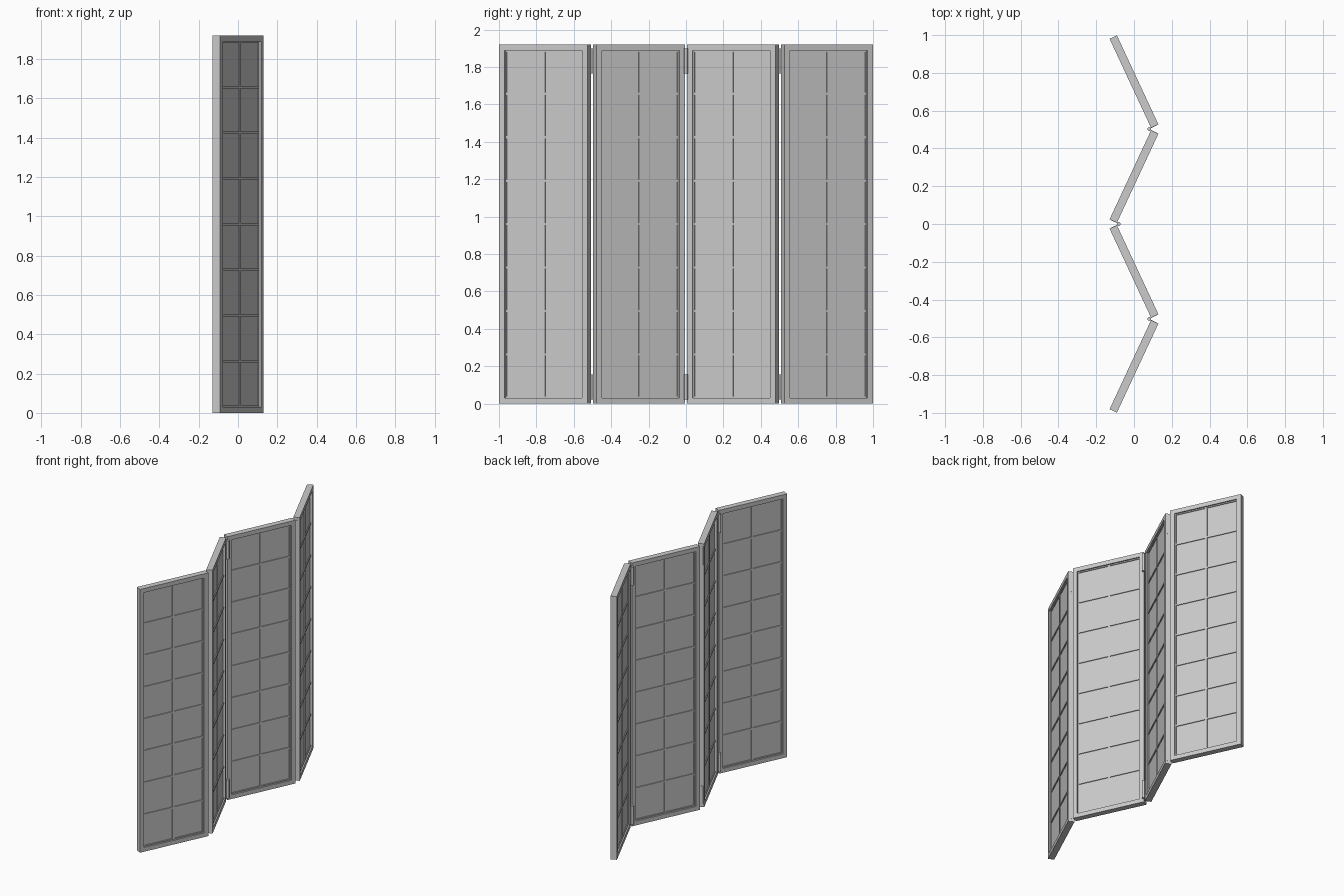
import bpy, bmesh
from math import radians, sin, cos
from mathutils import Matrix, Vector

if "Cube" in bpy.data.objects:
    bpy.data.objects.remove(bpy.data.objects["Cube"])

W, H, T = 0.52, 1.92, 0.043        # panel width, height, thickness
FRAME, BAR = 0.031, 0.012          # frame and glazing bar widths
LATTICE_T, PANE_T = 0.024, 0.012
ANGLE = radians(25)
SPACING = 0.5025


def box(bm, size, loc):
    m = Matrix.Translation(loc) @ Matrix.Diagonal((*size, 1))
    bmesh.ops.create_cube(bm, size=1, matrix=m)


def ring(bm, w, h, t, border):
    """Rectangular frame in the yz plane, centred at mid height."""
    loops = []
    for x, inset in ((-t/2, 0), (t/2, 0), (t/2, border), (-t/2, border)):
        a, b = w/2 - inset, h/2 - inset
        loops.append([bm.verts.new((x, y, H/2 + z))
                      for y, z in ((-a, -b), (a, -b), (a, b), (-a, b))])
    for k in range(4):
        p, q = loops[k], loops[(k + 1) % 4]
        for i in range(4):
            j = (i + 1) % 4
            bm.faces.new((p[i], p[j], q[j], q[i]))
    bmesh.ops.recalc_face_normals(bm, faces=bm.faces)


def to_mesh(bm, name):
    mesh = bpy.data.meshes.new(name)
    bm.to_mesh(mesh)
    bm.free()
    return mesh


def place(name, mesh, loc=(0, 0, 0), rot=0):
    ob = bpy.data.objects.new(name, mesh)
    ob.location = loc
    ob.rotation_euler.z = rot
    bpy.context.collection.objects.link(ob)
    return ob


# Outer frame
bm = bmesh.new()
ring(bm, W, H, T, FRAME)
frame = to_mesh(bm, "panel_frame")

# Lattice: thin border plus one upright and seven cross bars
iw, ih = W - 2*FRAME, H - 2*FRAME
bm = bmesh.new()
ring(bm, iw, ih, LATTICE_T, 0.008)
box(bm, (LATTICE_T, BAR, ih - 0.01), (0, 0, H/2))
for i in range(1, 8):
    box(bm, (LATTICE_T, iw - 0.01, BAR), (0, 0, FRAME + ih*i/8))
lattice = to_mesh(bm, "panel_lattice")

# Infill sheet
bm = bmesh.new()
box(bm, (PANE_T, iw, ih), (0, 0, H/2))
pane = to_mesh(bm, "panel_pane")

# Zigzag of four panels
for n in range(4):
    loc = (0, (n - 1.5)*SPACING, 0)
    rot = ANGLE if n % 2 else -ANGLE
    for mesh in (frame, lattice, pane):
        place(f"{mesh.name}_{n + 1}", mesh, loc, rot)

# Hinge: barrel with two leaves lying on the panel ends, fold opening to +x
HL = 0.134
bm = bmesh.new()
bmesh.ops.create_cone(bm, cap_ends=True, segments=16, radius1=0.01,
                      radius2=0.01, depth=HL)
for s in (-1, 1):
    d = Vector((cos(ANGLE), s*sin(ANGLE), 0))
    m = (Matrix.Translation(d*0.026 + Vector((0, s*0.0025, 0)))
         @ Matrix.Rotation(s*ANGLE, 4, 'Z')
         @ Matrix.Diagonal((0.042, 0.003, HL, 1)))
    bmesh.ops.create_cube(bm, size=1, matrix=m)
hinge = to_mesh(bm, "hinge")

for n, y in enumerate((-SPACING, 0, SPACING)):
    x, rot = (-0.081, radians(180)) if n == 1 else (0.081, 0)
    for label, z in (("lower", 0.088), ("upper", H - 0.088)):
        ob = place(f"hinge_{label}_{n + 1}", hinge, (x, y, z), rot)
        bpy.context.view_layer.objects.active = ob
